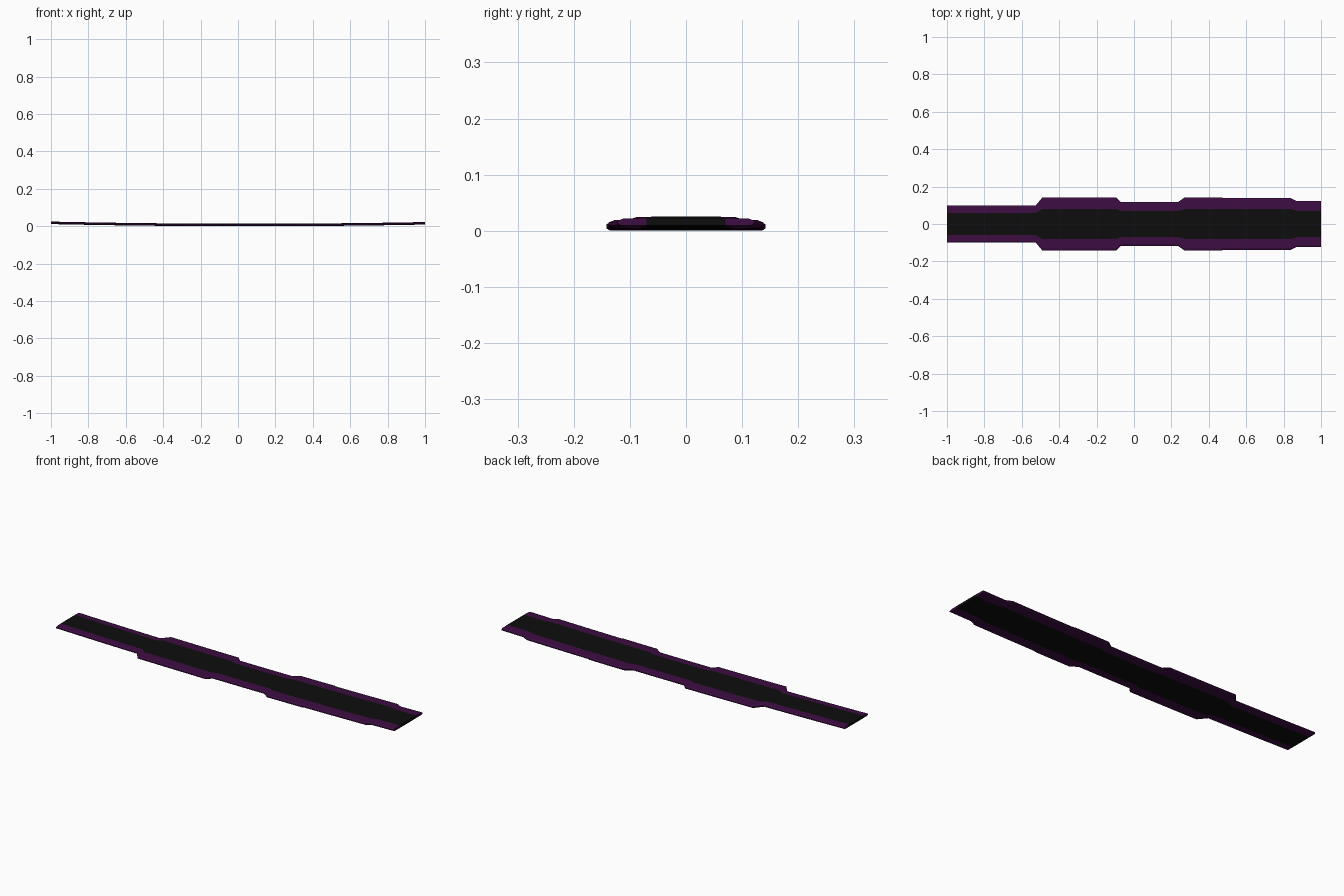
import bpy, bmesh

if "Cube" in bpy.data.objects:
    bpy.data.objects.remove(bpy.data.objects["Cube"])

def material(name, rgb):
    m = bpy.data.materials.new(name)
    m.diffuse_color = (*rgb, 1)
    m.use_nodes = True
    m.node_tree.nodes["Principled BSDF"].inputs["Base Color"].default_value = m.diffuse_color
    return m

black = material("black", (0.004, 0.004, 0.004))
purple = material("dark purple", (0.047, 0.004, 0.055))

# Stations along the strip: x, core half-width, outer half-width
KEYS = [(-1, .06, .10), (-.525, .06, .10), (-.49, .08, .142), (-.095, .08, .142),
        (-.07, .07, .117), (.235, .07, .117), (.27, .08, .142), (.47, .08, .142),
        (.48, .08, .138), (.84, .08, .138), (.87, .07, .122), (1, .07, .122)]
THICK = 0.0135

def stations():
    """Subdivide the long runs so the strip bends gently upwards."""
    for a, b in zip(KEYS, KEYS[1:]):
        n = max(1, round((b[0] - a[0]) / 0.06))
        for i in range(n):
            t = i / n
            yield tuple(p + (q - p) * t for p, q in zip(a, b))
    yield KEYS[-1]

def lift(x):
    return 0.0115 * ((x - 0.06) / 1.06) ** 2

def loft(name, section, mat):
    """Join one closed cross-section per station and cap both ends."""
    bm = bmesh.new()
    rings = [[bm.verts.new((x, y, z + lift(x))) for y, z in section(c, w)]
             for x, c, w in stations()]
    for r, s in zip(rings, rings[1:]):
        for i in range(len(r)):
            j = (i + 1) % len(r)
            bm.faces.new((r[i], r[j], s[j], s[i]))
    bm.faces.new(rings[0])
    bm.faces.new(rings[-1])
    bmesh.ops.recalc_face_normals(bm, faces=bm.faces)
    me = bpy.data.meshes.new(name)
    bm.to_mesh(me)
    bm.free()
    me.materials.append(mat)
    ob = bpy.data.objects.new(name, me)
    bpy.context.collection.objects.link(ob)

# Black central band
loft("central_band", lambda c, w: [(-c, 0), (c, 0), (c, THICK), (-c, THICK)], black)

# Purple borders with rounded outer edges
for side, label in ((-1, "front"), (1, "back")):
    loft(label + "_border", lambda c, w: [
        (side * c, 0), (side * (w - .006), 0.0005), (side * w, .004),
        (side * w, .0085), (side * (w - .010), .0125), (side * c, THICK)], purple)
